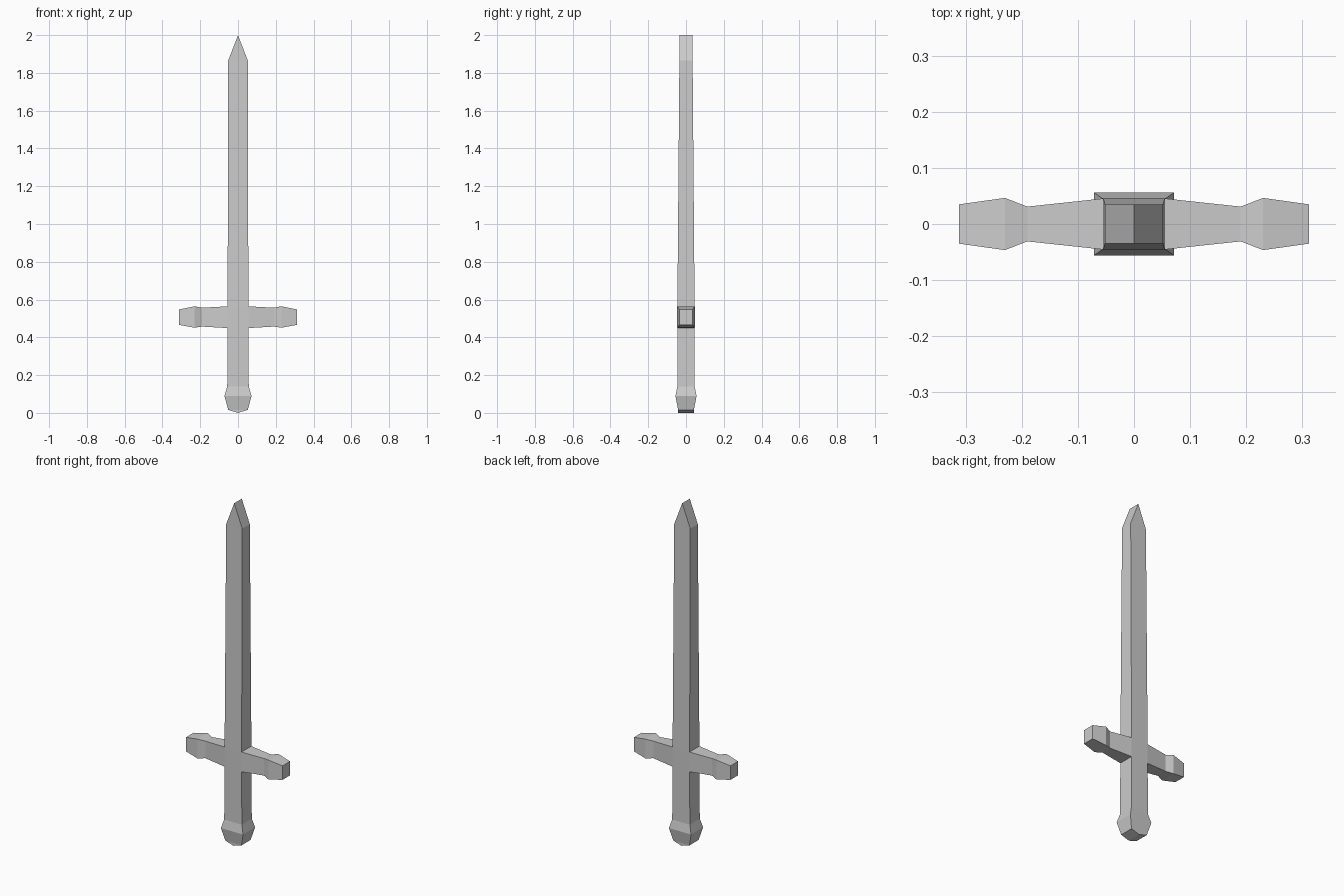
import bpy, bmesh

if "Cube" in bpy.data.objects:
    bpy.data.objects.remove(bpy.data.objects["Cube"])

# Body profile from pommel to tip: (half width, half depth, height)
BODY = [(0, .042, 0), (.052, .042, .016), (.0715, .056, .09), (.057, .046, .14),
        (.055, .0455, .449), (.055, .0455, .564), (.052, .035, 1.865), (0, .035, 2)]
GUARD_LOW = 4   # the guard grows from the side face above this section

# Guard arm profile going outwards: (x, half depth, low z, high z)
GUARD = [(.19, .031, .457, .557), (.23, .0465, .451, .564), (.312, .035, .466, .548)]

bm = bmesh.new()


def body_section(hx, hy, z):
    """Right half of a section: front centre, front edge, back edge, back centre."""
    front, back = bm.verts.new((0, -hy, z)), bm.verts.new((0, hy, z))
    if hx == 0:
        return [front, front, back, back]
    return [front, bm.verts.new((hx, -hy, z)), bm.verts.new((hx, hy, z)), back]


def skin(corners):
    bm.faces.new(list(dict.fromkeys(corners)))


# Pommel, grip and blade
rings = [body_section(*s) for s in BODY]
for n, (a, b) in enumerate(zip(rings, rings[1:])):
    for i in range(3):
        if not (n == GUARD_LOW and i == 1):
            skin([a[i], a[i + 1], b[i + 1], b[i]])

# Crossguard arm
low, high = rings[GUARD_LOW], rings[GUARD_LOW + 1]
ring = [low[1], low[2], high[2], high[1]]
for x, hy, z0, z1 in GUARD:
    new = [bm.verts.new(p) for p in
           ((x, -hy, z0), (x, hy, z0), (x, hy, z1), (x, -hy, z1))]
    for i in range(4):
        j = (i + 1) % 4
        skin([ring[i], ring[j], new[j], new[i]])
    ring = new
skin(ring)

bmesh.ops.recalc_face_normals(bm, faces=bm.faces)
mesh = bpy.data.meshes.new("sword")
bm.to_mesh(mesh)
bm.free()
sword = bpy.data.objects.new("sword", mesh)
bpy.context.collection.objects.link(sword)

# Left half
mirror = sword.modifiers.new("mirror", 'MIRROR')
mirror.use_clip = True
